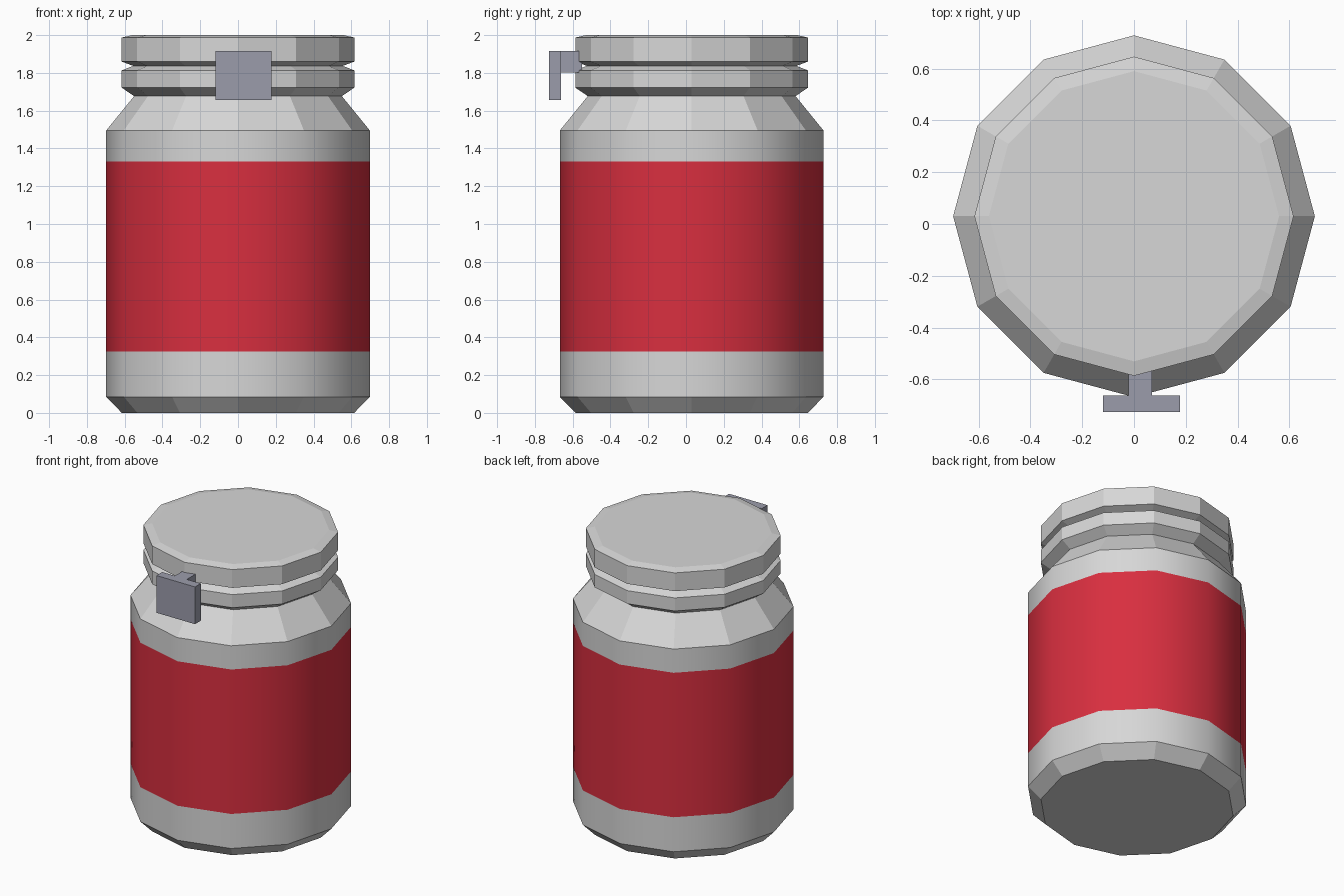
import bpy, bmesh, math

if "Cube" in bpy.data.objects:
    bpy.data.objects.remove(bpy.data.objects["Cube"])

SIDES = 12
CENTRE_Y = 0.03


def material(name, rgb):
    m = bpy.data.materials.new(name)
    m.diffuse_color = (*rgb, 1.0)
    m.use_nodes = True
    m.node_tree.nodes["Principled BSDF"].inputs["Base Color"].default_value = m.diffuse_color
    return m


GREY = material("light_grey", (0.68, 0.68, 0.68))
RED = material("label_red", (0.69, 0.028, 0.05))
STEEL = material("blue_grey_metal", (0.33, 0.335, 0.41))


def add_object(name, bm, mats):
    bmesh.ops.recalc_face_normals(bm, faces=bm.faces[:])
    mesh = bpy.data.meshes.new(name)
    bm.to_mesh(mesh)
    bm.free()
    for m in mats:
        mesh.materials.append(m)
    ob = bpy.data.objects.new(name, mesh)
    bpy.context.collection.objects.link(ob)
    return ob


def lathe(name, profile, mats, smooth=(9, 9), label=(9, 9)):
    """Capped twelve-sided turning; smooth and label are z ranges."""
    bm = bmesh.new()
    rings = []
    for r, z in profile:
        rings.append([bm.verts.new((r * math.cos(a), CENTRE_Y + r * math.sin(a), z))
                      for a in (2 * math.pi * i / SIDES for i in range(SIDES))])
    for (low, high), (_, z0), (_, z1) in zip(zip(rings, rings[1:]), profile, profile[1:]):
        mid = (z0 + z1) / 2
        for i in range(SIDES):
            j = (i + 1) % SIDES
            f = bm.faces.new((low[i], low[j], high[j], high[i]))
            f.smooth = smooth[0] < mid < smooth[1]
            f.material_index = int(label[0] < mid < label[1])
    bm.faces.new(rings[0][::-1])
    bm.faces.new(rings[-1])
    # Keep the rims of the smooth wall crisp
    for e in bm.edges:
        e.smooth = all(f.smooth for f in e.link_faces)
    return add_object(name, bm, mats)


def box(bm, lo, hi):
    verts = bmesh.ops.create_cube(bm, size=1)["verts"]
    for v in verts:
        for k in range(3):
            v.co[k] = lo[k] if v.co[k] < 0 else hi[k]


# Jar body with chamfered foot, label band and sloping shoulder
lathe("jar_body",
      [(0.615, 0), (0.698, 0.085), (0.698, 0.325), (0.698, 1.33), (0.698, 1.495), (0.55, 1.677)],
      [GREY, RED], smooth=(0.085, 1.495), label=(0.325, 1.33))

# Grooved lid
lathe("lid",
      [(0.55, 1.677), (0.616, 1.722), (0.616, 1.813), (0.555, 1.837),
       (0.616, 1.86), (0.616, 1.987), (0.56, 2.0)], [GREY])

# Front tab: hanging plate and its stem
bm = bmesh.new()
box(bm, (-0.12, -0.725, 1.657), (0.177, -0.662, 1.916))
box(bm, (-0.022, -0.664, 1.803), (0.07, -0.55, 1.916))
add_object("front_tab", bm, [STEEL])
